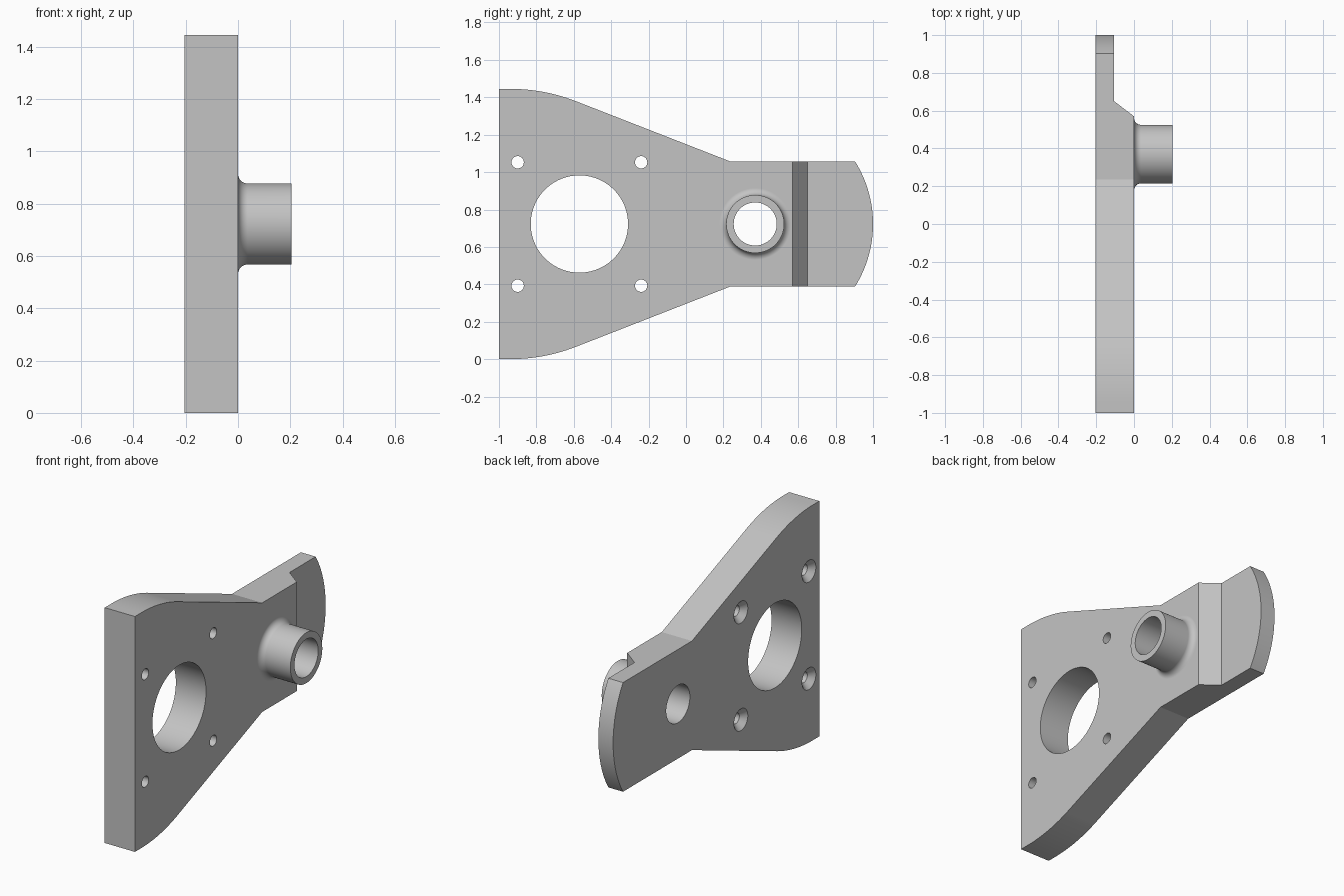
import bpy, bmesh, math
from mathutils import Vector

cube = bpy.data.objects.get("Cube")
if cube:
    bpy.data.objects.remove(cube, do_unlink=True)

MID = 0.7225            # height of the symmetry plane
BACK, FACE, TIP = -0.205, 0.0, 0.205
BOSS_Y, BORE_Y = 0.37, -0.57

grey = bpy.data.materials.new("plain grey")
grey.use_nodes = True
grey.diffuse_color = (0.55, 0.55, 0.55, 1)
grey.node_tree.nodes["Principled BSDF"].inputs["Base Color"].default_value = (0.55, 0.55, 0.55, 1)


def finish(name, bm):
    bmesh.ops.recalc_face_normals(bm, faces=bm.faces)
    mesh = bpy.data.meshes.new(name)
    bm.to_mesh(mesh)
    bm.free()
    mesh.materials.append(grey)
    obj = bpy.data.objects.new(name, mesh)
    bpy.context.collection.objects.link(obj)
    return obj


def prism(name, points, direction):
    """Extrude a flat outline along a direction."""
    bm = bmesh.new()
    face = bm.faces.new([bm.verts.new(p) for p in points])
    new = bmesh.ops.extrude_face_region(bm, geom=[face], use_keep_orig=True)["geom"]
    verts = [g for g in new if isinstance(g, bmesh.types.BMVert)]
    bmesh.ops.translate(bm, verts=verts, vec=Vector(direction))
    return finish(name, bm)


def lathe(name, profile, y, z, segs=64):
    """Solid of revolution about x from (x, radius) pairs."""
    bm = bmesh.new()
    angles = [math.tau * i / segs for i in range(segs)]
    rings = [[bm.verts.new((x, y + r * math.cos(a), z + r * math.sin(a))) for a in angles]
             for x, r in profile]
    for low, high in zip(rings, rings[1:]):
        for i in range(segs):
            j = (i + 1) % segs
            bm.faces.new((low[i], low[j], high[j], high[i]))
    bm.faces.new(rings[0])
    bm.faces.new(rings[-1])
    return finish(name, bm)


def combine(target, tool, operation):
    mod = target.modifiers.new("combine", "BOOLEAN")
    mod.object, mod.operation, mod.solver = tool, operation, "EXACT"
    bpy.context.view_layer.objects.active = target
    bpy.ops.object.modifier_apply(modifier=mod.name)
    bpy.data.objects.remove(tool, do_unlink=True)


def arc(cy, cz, r, start, end, n):
    for i in range(n + 1):
        a = math.radians(start + (end - start) * i / n)
        yield cy + r * math.cos(a), cz + r * math.sin(a)


# Plate side outline: upper half, then mirrored
R_TOP, R_END = 0.97, 0.63
end_angle = math.degrees(math.asin(0.335 / R_END))
upper = [(-1, MID)] + list(arc(-0.94, MID - R_TOP, R_TOP, 90, 68.9, 14))
upper = [(-1, MID * 2)] + [(y, z + MID) for y, z in upper[1:]]
upper += [(0.235, MID + 0.335)]
upper += list(arc(BOSS_Y, MID, R_END, end_angle, 0, 16))
outline = upper + [(y, 2 * MID - z) for y, z in reversed(upper[:-1])]
plate = prism("bracket", [(BACK, y, z) for y, z in outline], (FACE - BACK, 0, 0))

# Step down to the thinner end tab
step = [(FACE + 0.1, 0.49), (FACE, 0.57), (-0.105, 0.65), (-0.105, 1.2), (FACE + 0.1, 1.2)]
combine(plate, prism("tab_cutter", [(x, y, -0.2) for x, y in step], (0, 0, 2)), "DIFFERENCE")

# Hollow boss with a filleted foot
FILLET, BOSS_R = 0.037, 0.155
foot = [(FACE + FILLET - FILLET * math.cos(a), BOSS_R + FILLET - FILLET * math.sin(a))
        for a in (math.pi / 2 * i / 8 for i in range(9))]
boss = [(-0.03, foot[0][1])] + foot + [(TIP, BOSS_R)]
combine(plate, lathe("boss", boss, BOSS_Y, MID), "UNION")
combine(plate, lathe("boss_bore", [(-0.4, 0.115), (0.4, 0.115)], BOSS_Y, MID), "DIFFERENCE")

# Large bore and four screw holes countersunk from the back
combine(plate, lathe("main_bore", [(-0.4, 0.26), (0.4, 0.26)], BORE_Y, MID, 96), "DIFFERENCE")
screw = [(BACK - 0.02, 0.087), (BACK + 0.034, 0.033), (0.1, 0.033)]
for sy in (-1, 1):
    for sz in (-1, 1):
        hole = lathe("screw_hole", screw, BORE_Y + sy * 0.33, MID + sz * 0.33, 32)
        combine(plate, hole, "DIFFERENCE")

# Smooth curved walls, crisp edges
bpy.ops.object.select_all(action="DESELECT")
plate.select_set(True)
bpy.context.view_layer.objects.active = plate
bpy.ops.object.shade_smooth_by_angle(angle=math.radians(20))
weighted = plate.modifiers.new("weighted normals", "WEIGHTED_NORMAL")
weighted.keep_sharp = True
